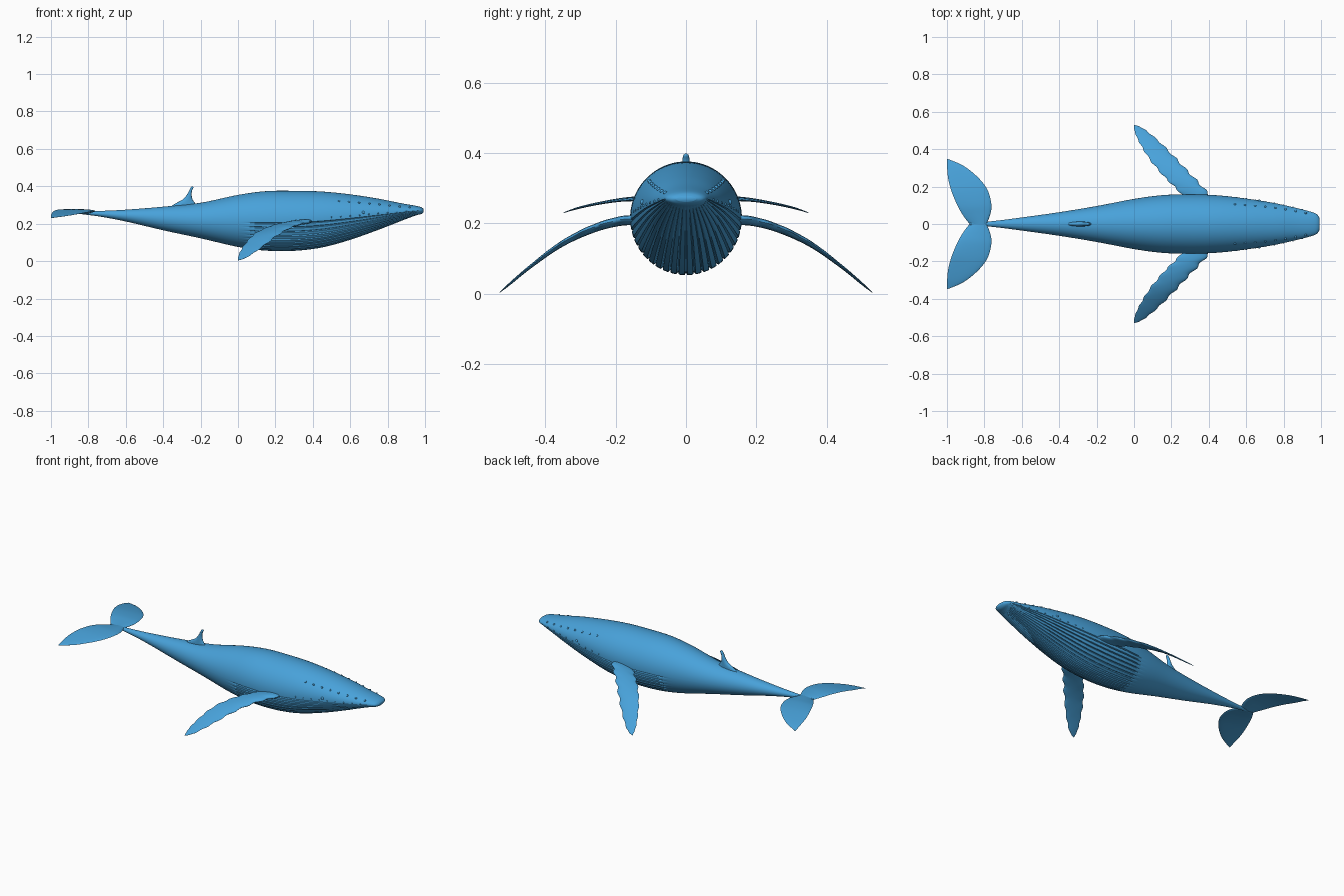
import bpy, bmesh, math
from mathutils import Vector

if "Cube" in bpy.data.objects:
    bpy.data.objects.remove(bpy.data.objects["Cube"])

blue = bpy.data.materials.new("ocean blue")
blue.diffuse_color = (0.065, 0.36, 0.70, 1)
blue.use_nodes = True
blue.node_tree.nodes["Principled BSDF"].inputs["Base Color"].default_value = blue.diffuse_color


def spline(rows, t):
    """Catmull-Rom sample of rows at t in 0..1 (uniform in row index)."""
    n = len(rows) - 1
    i = min(int(t * n), n - 1)
    u = t * n - i
    a, b, c, d = (rows[min(max(k, 0), n)] for k in (i - 1, i, i + 1, i + 2))
    return [0.5 * (2 * q + (r - p) * u + (2 * p - 5 * q + 4 * r - s) * u * u
            + (3 * q - p - 3 * r + s) * u ** 3) for p, q, r, s in zip(a, b, c, d)]


def finish(name, bm, angle=50):
    bmesh.ops.recalc_face_normals(bm, faces=bm.faces)
    mesh = bpy.data.meshes.new(name)
    bm.to_mesh(mesh)
    bm.free()
    mesh.materials.append(blue)
    ob = bpy.data.objects.new(name, mesh)
    bpy.context.collection.objects.link(ob)
    bpy.context.view_layer.objects.active = ob
    ob.select_set(True)
    bpy.ops.object.shade_smooth_by_angle(angle=math.radians(angle))
    ob.select_set(False)
    return ob


def loft(name, rings):
    bm = bmesh.new()
    loops = [[bm.verts.new(p) for p in ring] for ring in rings]
    n = len(loops[0])
    for a, b in zip(loops, loops[1:]):
        for i in range(n):
            bm.faces.new((a[i], a[(i + 1) % n], b[(i + 1) % n], b[i]))
    bm.faces.new(loops[0])
    bm.faces.new(loops[-1])
    return finish(name, bm)


# Body stations: x, top z, bottom z, half width
BODY = [(-.88, .266, .256, .005), (-.75, .268, .240, .016), (-.6, .275, .212, .035),
        (-.4, .291, .165, .063), (-.2, .312, .122, .096), (0, .354, .076, .134),
        (.15, .374, .056, .154), (.3, .376, .055, .159), (.45, .372, .073, .153),
        (.6, .357, .114, .136), (.75, .334, .167, .112), (.87, .310, .214, .085),
        (.95, .296, .244, .064), (.98, .288, .252, .050), (.993, .278, .262, .028)]


def surface(st, a, scale=1):
    x, top, bot, w = st
    return Vector((x, w * scale * math.cos(a),
                   (top + bot) / 2 + (top - bot) / 2 * scale * math.sin(a)))


def station_at(x):
    for p, q in zip(BODY, BODY[1:]):
        if p[0] <= x <= q[0]:
            u = (x - p[0]) / (q[0] - p[0])
            return [s + (r - s) * u for s, r in zip(p, q)]


# Body with narrow throat pleats pressed into the lower half
PLEATS, STEP = 21, 6
rings = []
for k in range(85):
    st = spline(BODY, k / 84)
    fade = max(0, min(1, (st[0] - .04) / .05, (.975 - st[0]) / .05))
    ring = [surface(st, math.pi * i / 40) for i in range(40)]
    for i in range(PLEATS * STEP):
        groove = .045 * fade if i % STEP == STEP // 2 else 0
        ring.append(surface(st, math.pi * (1 + i / (PLEATS * STEP)), 1 - groove))
    rings.append(ring)
loft("body", rings)


def blade(name, rows, side, waves=0, n=44):
    """Fin from rows of lead x, lead y, lead z, trail x, trail y, trail z, half thickness."""
    rings = []
    for k in range(n + 1):
        t = k / n
        v = spline(rows, t)
        lead, trail = Vector(v[:3]), Vector(v[3:6])
        chord = trail - lead
        ripple = .05 * math.sin(t * waves * math.tau) * (1 - t) ** .3 if waves else 0
        lead = lead - chord * ripple
        trail = trail + chord * ripple * .7
        ring = []
        for i in range(20):
            a = math.tau * i / 20
            u = (1 - math.cos(a)) / 2
            p = lead.lerp(trail, u)
            p.z += max(v[6], .0008) * math.sin(a) * (1.25 - .6 * u)
            p.y *= side
            ring.append(p)
        rings.append(ring)
    return loft(name, rings)


FLIPPER = [(.43, .12, .215, .29, .12, .205, .014), (.37, .195, .209, .225, .19, .200, .013),
           (.29, .28, .183, .155, .26, .180, .011), (.21, .365, .137, .085, .345, .143, .009),
           (.125, .45, .073, .035, .425, .088, .006), (.05, .51, .022, .006, .487, .038, .004),
           (.002, .53, .004, .0, .525, .007, .001)]
FLUKE = [(-.79, -.005, .262, -.875, -.005, .258, .009), (-.766, .06, .266, -.91, .04, .268, .008),
         (-.764, .115, .268, -.942, .095, .275, .007), (-.785, .185, .265, -.972, .165, .273, .005),
         (-.835, .25, .256, -.992, .235, .261, .004), (-.91, .31, .243, -.999, .30, .246, .003),
         (-.995, .348, .231, -1.0, .346, .231, .001)]
for side, label in ((1, "left"), (-1, "right")):
    blade(label + "_flipper", FLIPPER, side, waves=9, n=90)
    blade(label + "_fluke", FLUKE, side)

# Dorsal fin: rear x, front x, z, half thickness
DORSAL = [(-.37, -.21, .285, .013), (-.335, -.228, .308, .013), (-.295, -.243, .330, .012),
          (-.273, -.248, .355, .011), (-.261, -.245, .378, .010), (-.253, -.238, .393, .008),
          (-.246, -.241, .399, .002)]
rings = []
for k in range(25):
    r, f, z, w = spline(DORSAL, k / 24)
    rings.append([((r + f) / 2 + (f - r) / 2 * math.cos(math.tau * i / 24),
                   w * math.sin(math.tau * i / 24), z) for i in range(24)])
loft("dorsal_fin", rings)


def bumps(name, spots):
    """Small round knobs on both sides at (x, angle, radius)."""
    bm = bmesh.new()
    for x, a, r in spots:
        for ang in (a, math.pi - a):
            ret = bmesh.ops.create_icosphere(bm, subdivisions=2, radius=r)
            bmesh.ops.translate(bm, verts=ret["verts"], vec=surface(station_at(x), ang))
    finish(name, bm, 60)


# Knobs along the brow and lower jaw, and the eyes
bumps("brow_knobs", [(.54 + .054 * i, math.radians(43 - 1.0 * i), .006) for i in range(8)])
bumps("jaw_knobs", [(.50 + .05 * i, math.radians(3), .004) for i in range(9)])
bumps("eyes", [(.67, math.radians(10), .008)])
